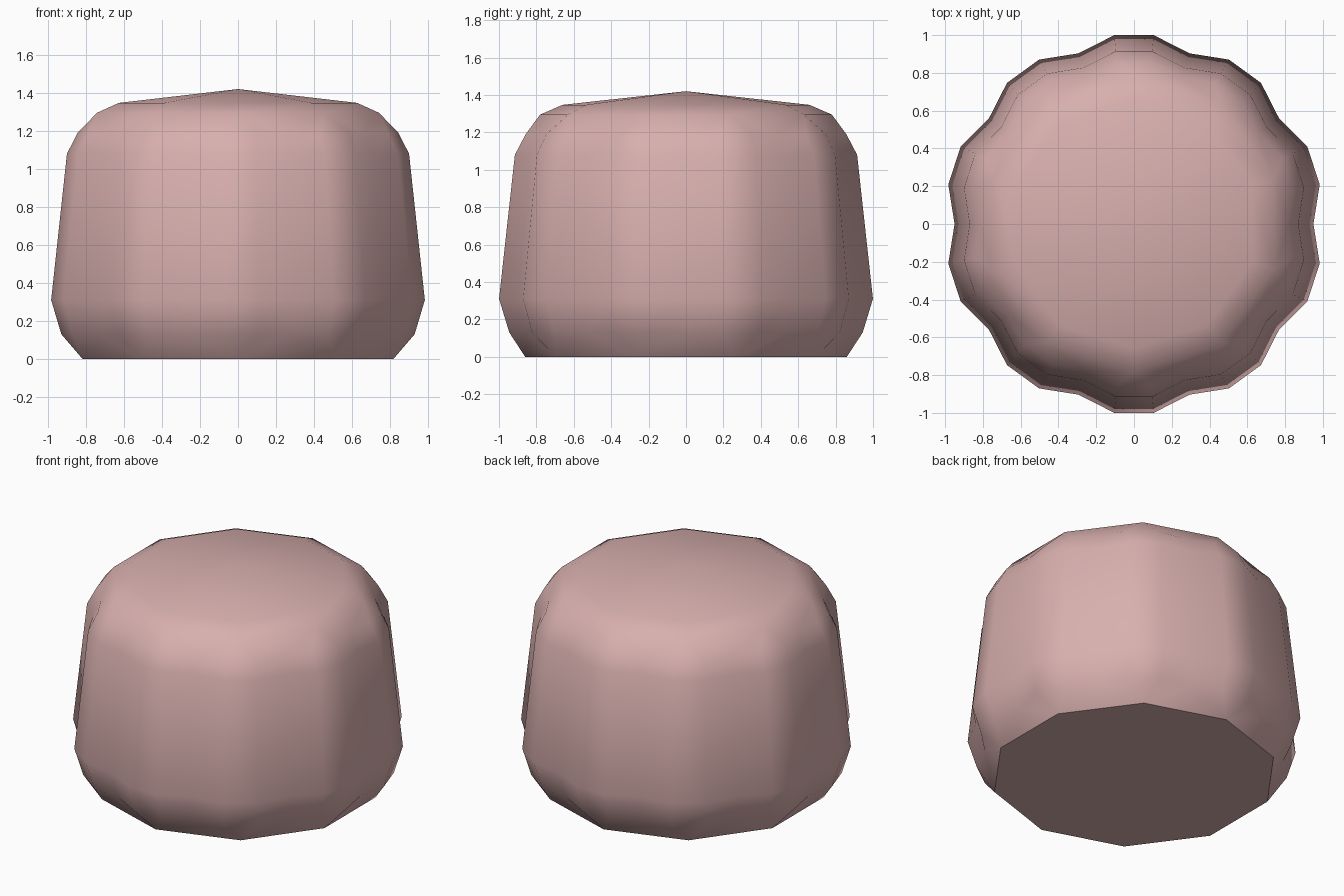
import bpy, bmesh, math

if "Cube" in bpy.data.objects:
    bpy.data.objects.remove(bpy.data.objects["Cube"])

LOBES = 10
bm = bmesh.new()


def ring(z, radius, valley=None):
    """Lobed ring of 30 points, or a plain decagon (one point per lobe)."""
    n = LOBES * 3 if valley else LOBES
    offset = 0 if valley else math.pi / LOBES
    verts = []
    for i in range(n):
        a = 2 * math.pi * i / n + offset
        r = valley if valley and i % 3 == 0 else radius
        verts.append(bm.verts.new((r * math.cos(a), r * math.sin(a), z)))
    return verts


def bridge(low, high):
    n = len(low)
    for i in range(n):
        j = (i + 1) % n
        bm.faces.new((low[i], low[j], high[j], high[i]))


def taper(lobed, plain):
    """Gather each lobe into one corner of a decagon."""
    n = len(lobed)
    for k in range(LOBES):
        v, a, b, w = (lobed[(3 * k + i) % n] for i in range(4))
        c, d = plain[k], plain[(k + 1) % LOBES]
        for tri in ((v, a, c), (a, b, c), (b, w, c), (w, d, c)):
            bm.faces.new(tri)


# Base and lobed side wall
base = ring(0, 0.86)
lobed = [ring(0.13, 0.95, 0.895), ring(0.31, 1.005, 0.95),
         ring(1.08, 0.92, 0.87), ring(1.19, 0.862, 0.82)]
bm.faces.new(base[::-1])
taper(lobed[0], base)
for lo, hi in zip(lobed, lobed[1:]):
    bridge(lo, hi)

# Rounded shoulder and shallow pointed top
shoulder, rim = ring(1.295, 0.78), ring(1.347, 0.66)
taper(lobed[-1], shoulder)
bridge(shoulder, rim)
apex = bm.verts.new((0, 0, 1.42))
for k in range(LOBES):
    bm.faces.new((rim[k], rim[(k + 1) % LOBES], apex))

bmesh.ops.recalc_face_normals(bm, faces=bm.faces)
mesh = bpy.data.meshes.new("lobed_cushion")
bm.to_mesh(mesh)
bm.free()

# Single dusty pink colour
pink = bpy.data.materials.new("dusty pink")
pink.diffuse_color = (0.68, 0.43, 0.42, 1)
pink.use_nodes = True
pink.node_tree.nodes["Principled BSDF"].inputs["Base Color"].default_value = pink.diffuse_color
mesh.materials.append(pink)

cushion = bpy.data.objects.new("lobed_cushion", mesh)
bpy.context.collection.objects.link(cushion)
bpy.context.view_layer.objects.active = cushion
cushion.select_set(True)
bpy.ops.object.shade_smooth_by_angle(angle=math.radians(45))
